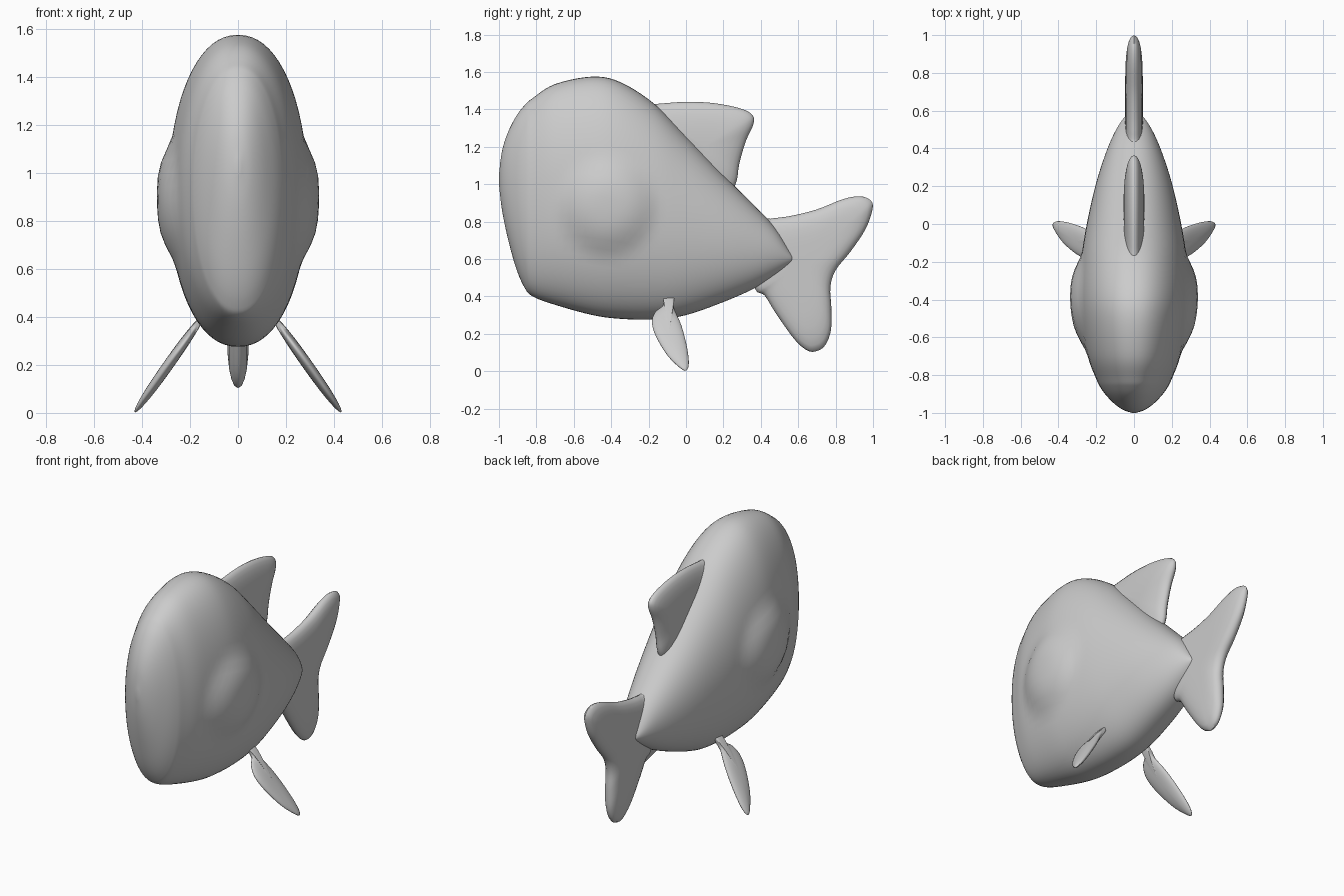
import bpy, bmesh, math

if "Cube" in bpy.data.objects:
    bpy.data.objects.remove(bpy.data.objects["Cube"])


def spline(points, steps, closed=False):
    """Catmull-Rom curve through points of any dimension."""
    n = len(points)
    out = []
    for i in range(n if closed else n - 1):
        ids = [i - 1, i, i + 1, i + 2]
        ids = [k % n if closed else min(max(k, 0), n - 1) for k in ids]
        p = [points[k] for k in ids]
        for s in range(steps):
            t = s / steps
            out.append([0.5 * (2 * b + (c - a) * t + (2 * a - 5 * b + 4 * c - d) * t * t
                               + (3 * b - a - 3 * c + d) * t ** 3)
                        for a, b, c, d in zip(*p)])
    if not closed:
        out.append(list(points[-1]))
    return out


def make_object(name, bm, angle=60):
    bmesh.ops.recalc_face_normals(bm, faces=bm.faces)
    mesh = bpy.data.meshes.new(name)
    bm.to_mesh(mesh)
    bm.free()
    obj = bpy.data.objects.new(name, mesh)
    bpy.context.collection.objects.link(obj)
    bpy.ops.object.select_all(action='DESELECT')
    obj.select_set(True)
    bpy.context.view_layer.objects.active = obj
    bpy.ops.object.shade_smooth_by_angle(angle=math.radians(angle))
    return obj


def bridge(bm, a, b):
    n = len(a)
    for i in range(n):
        bm.faces.new((a[i], a[(i + 1) % n], b[(i + 1) % n], b[i]))


def fin(name, outline, centre, thick, power, lean=lambda z: 0):
    """Pillow-shaped plate from a side outline (y, z), leaning in x with height."""
    bm = bmesh.new()
    pts = spline(outline, 4, closed=True)
    cy, cz = centre
    scales = [math.sin(math.pi / 2 * k / 8) for k in range(8, 0, -1)]

    def ring(s, side):
        x = side * thick * math.sqrt(max(0, 1 - s ** power))
        res = []
        for y, z in pts:
            zz = cz + (z - cz) * s
            res.append(bm.verts.new((lean(zz) + x, cy + (y - cy) * s, zz)))
        return res

    rim = ring(1, 0)
    for side in (1, -1):
        prev = rim
        for s in scales[1:]:
            cur = ring(s, side)
            bridge(bm, prev, cur)
            prev = cur
        mid = bm.verts.new((lean(cz) + side * thick, cy, cz))
        for i in range(len(prev)):
            bm.faces.new((prev[i], prev[(i + 1) % len(prev)], mid))
    return make_object(name, bm)


# Body: upright oval sections (y, bottom, top, half width) with eye bulges
rows = [(-1.0, 1.0, 1.05, 0.01), (-0.985, 0.87, 1.17, 0.055), (-0.955, 0.72, 1.27, 0.10),
        (-0.91, 0.555, 1.36, 0.145), (-0.865, 0.45, 1.42, 0.178), (-0.82, 0.40, 1.46, 0.2),
        (-0.7, 0.355, 1.535, 0.245), (-0.5, 0.30, 1.575, 0.282), (-0.35, 0.28, 1.545, 0.29),
        (-0.17, 0.277, 1.43, 0.277), (0.0, 0.30, 1.26, 0.25), (0.2, 0.37, 1.05, 0.205),
        (0.36, 0.44, 0.89, 0.155), (0.48, 0.51, 0.765, 0.105), (0.56, 0.57, 0.64, 0.055),
        (0.58, 0.59, 0.61, 0.02)]
SIDES = 72
bm = bmesh.new()
prev = None
for y, lo, hi, w in spline(rows, 5):
    ring = []
    for k in range(SIDES):
        a = 2 * math.pi * k / SIDES
        c, s = math.cos(a), math.sin(a)
        x = w * math.copysign(abs(c) ** 0.92, c)
        z = (lo + hi) / 2 + (hi - lo) / 2 * math.copysign(abs(s) ** 0.97, s)
        f = max(0, 1 - ((y + 0.42) ** 2 + (z - 0.88) ** 2) / 0.28 ** 2)
        x += math.copysign(0.048 * f * f * (3 - 2 * f), c)
        ring.append(bm.verts.new((x, y, z)))
    if prev:
        bridge(bm, prev, ring)
    else:
        bm.faces.new(ring)
    prev = ring
bm.faces.new(prev)
make_object("body", bm)

# Tail fin
fin("tail_fin", [(0.36, 0.60), (0.41, 0.80), (0.45, 0.815), (0.56, 0.83), (0.70, 0.865),
                 (0.84, 0.92), (0.93, 0.935), (0.985, 0.915), (0.998, 0.87), (0.96, 0.76),
                 (0.88, 0.64), (0.80, 0.54), (0.772, 0.45), (0.777, 0.34), (0.775, 0.22),
                 (0.745, 0.14), (0.70, 0.108), (0.65, 0.11), (0.58, 0.17), (0.48, 0.31),
                 (0.42, 0.405), (0.37, 0.44)], (0.6, 0.56), 0.047, 5)

# Dorsal fin
fin("dorsal_fin", [(-0.26, 1.42), (-0.17, 1.428), (0.0, 1.44), (0.15, 1.433), (0.29, 1.405),
                   (0.355, 1.37), (0.36, 1.32), (0.32, 1.23), (0.285, 1.11), (0.265, 1.0),
                   (0.2, 0.94), (0.06, 1.05), (-0.12, 1.25)], (0.1, 1.2), 0.055, 2.5)

# Paired side fins
flipper = [(-0.12, 0.40), (-0.12, 0.355), (-0.165, 0.315), (-0.182, 0.26), (-0.16, 0.185),
           (-0.1, 0.085), (-0.035, 0.02), (0.0, 0.003), (0.015, 0.04), (0.005, 0.13),
           (-0.025, 0.245), (-0.065, 0.34), (-0.065, 0.40)]
for name, sx in (("left_side_fin", -1), ("right_side_fin", 1)):
    fin(name, flipper, (-0.09, 0.21), 0.027, 2.5, lambda z, sx=sx: sx * (0.43 - 0.7 * z))
